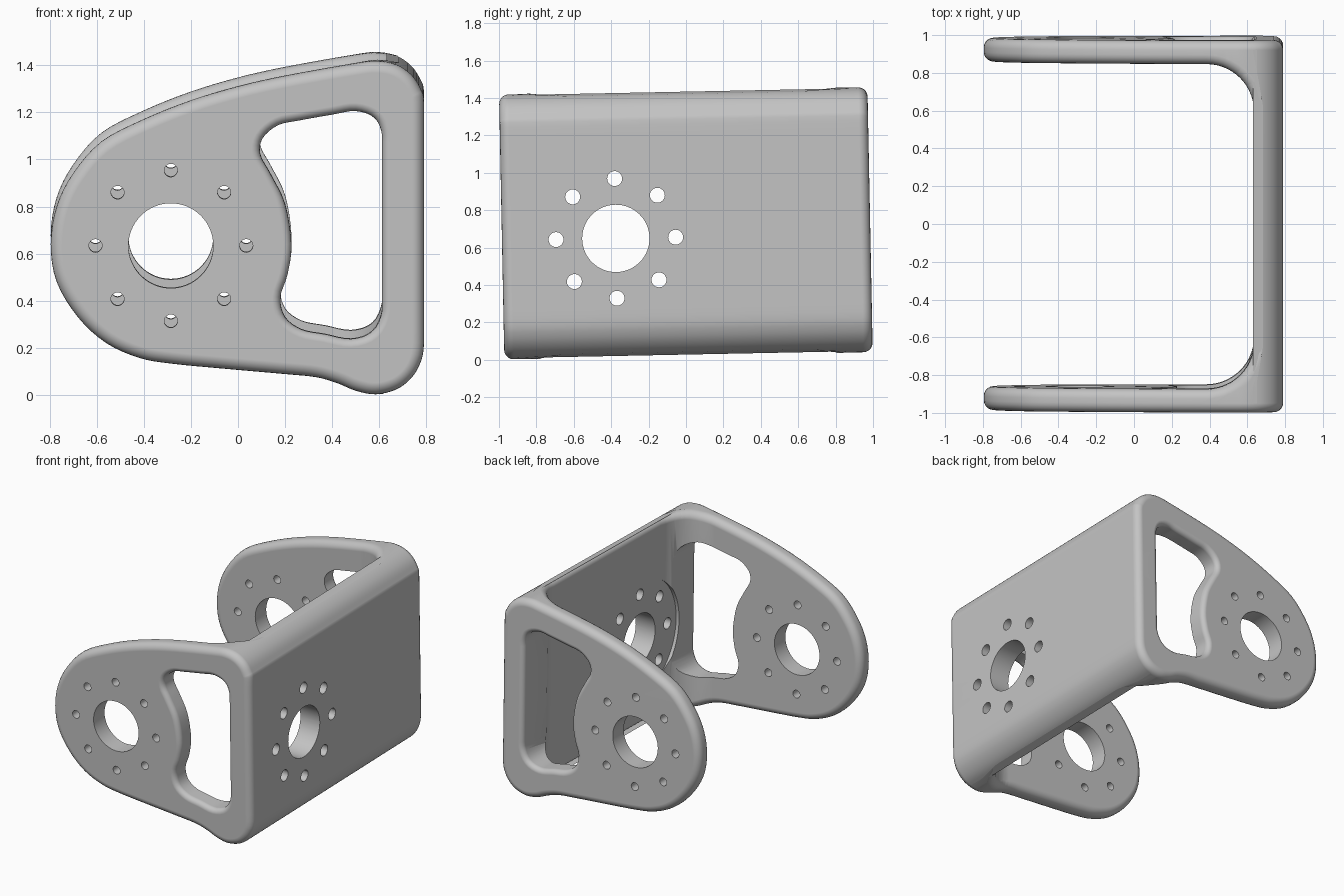
import bpy, bmesh
from math import sin, cos, pi, radians
from mathutils import Matrix, Vector

if "Cube" in bpy.data.objects:
    bpy.data.objects.remove(bpy.data.objects["Cube"])

HALF = 0.985           # half width of the bracket
ARM, WALL = 0.125, 0.635
HUB = Vector((-0.285, 0, 0.634))
MOUNT = Vector((WALL, -0.376, 0.637))
TILT = 0.02


def spline(pts, steps=4):
    """Closed smooth curve through a few points."""
    pts, out = [Vector(p) for p in pts], []
    n = len(pts)
    for i in range(n):
        a, b, c, d = (pts[(i + k) % n] for k in (-1, 0, 1, 2))
        for s in range(steps):
            t = s / steps
            out.append(0.5 * (2 * b + (c - a) * t + (2 * a - 5 * b + 4 * c - d) * t * t
                              + (3 * b - a - 3 * c + d) * t ** 3))
    return out


def arc(cx, cy, r, a0, a1, n):
    return [Vector((cx + r * cos(radians(a0 + (a1 - a0) * i / n)),
                    cy + r * sin(radians(a0 + (a1 - a0) * i / n)))) for i in range(n + 1)]


def loft(name, rings):
    """Solid through a list of matching closed rings."""
    bm = bmesh.new()
    loops = [[bm.verts.new(p) for p in ring] for ring in rings]
    for lo, hi in zip(loops, loops[1:]):
        for i in range(len(lo)):
            j = (i + 1) % len(lo)
            bm.faces.new((lo[i], lo[j], hi[j], hi[i]))
    bm.faces.new(loops[0])
    bm.faces.new(loops[-1])
    bmesh.ops.recalc_face_normals(bm, faces=bm.faces)
    if bm.calc_volume(signed=True) < 0:
        bmesh.ops.reverse_faces(bm, faces=bm.faces)
    return finish(name, bm)


def cylinders(name, items, axis):
    """Several separate cylinders along one axis; items are (centre, radius, length, sides)."""
    bm = bmesh.new()
    turn = Matrix.Rotation(pi / 2, 4, 'X' if axis == 'Y' else 'Y')
    for c, r, length, sides in items:
        bmesh.ops.create_cone(bm, cap_ends=True, segments=sides, radius1=r, radius2=r,
                              depth=length, matrix=Matrix.Translation(c) @ turn)
    return finish(name, bm)


def finish(name, bm):
    me = bpy.data.meshes.new(name)
    bm.to_mesh(me)
    bm.free()
    ob = bpy.data.objects.new(name, me)
    bpy.context.collection.objects.link(ob)
    return ob


def apply(ob, kind, **props):
    mod = ob.modifiers.new(kind.lower(), kind)
    for k, v in props.items():
        setattr(mod, k, v)
    bpy.context.view_layer.objects.active = ob
    bpy.ops.object.modifier_apply(modifier=mod.name)


def combine(ob, cutter, operation='DIFFERENCE'):
    apply(ob, 'BOOLEAN', object=cutter, operation=operation, solver='EXACT')
    bpy.data.objects.remove(cutter)


def offset(ring, d):
    """Grow a counter-clockwise ring outward."""
    out = []
    for i, p in enumerate(ring):
        t = (ring[(i + 1) % len(ring)] - ring[i - 1]).normalized()
        out.append(p + d * Vector((t.y, -t.x)))
    return out


def at_y(ring, y):
    return [(p.x, y, p.y) for p in ring]


# U-shaped channel seen from above, with round inner corners
inner = HALF - ARM
r = 0.25
channel = ([Vector((-1, -HALF)), Vector((1, -HALF)), Vector((1, HALF)), Vector((-1, HALF)),
            Vector((-1, inner))]
           + arc(WALL - r, inner - r, r, 90, 0, 14)
           + arc(WALL - r, r - inner, r, 0, -90, 14)
           + [Vector((-1, -inner))])
bracket = loft("bracket", [[(p.x, p.y, z) for p in channel] for z in (-0.5, 2)])

# Side outline of the arms, counter-clockwise from the lower right
outline = spline([
    (0.79, 0.22), (0.79, 0.45), (0.79, 0.7), (0.79, 1.0), (0.79, 1.24), (0.775, 1.3),
    (0.735, 1.36), (0.67, 1.403), (0.585, 1.418), (0.48, 1.405), (0.2, 1.355), (0, 1.31),
    (-0.2, 1.25), (-0.4, 1.17), (-0.58, 1.075), (-0.7, 0.94), (-0.77, 0.8), (-0.795, 0.64),
    (-0.77, 0.48), (-0.68, 0.33), (-0.56, 0.22), (-0.42, 0.157), (-0.28, 0.132), (-0.05, 0.11),
    (0.2, 0.088), (0.33, 0.075), (0.42, 0.05), (0.5, 0.017), (0.585, 0.002), (0.67, 0.022),
    (0.73, 0.065), (0.772, 0.13)])
for p in outline:
    p.x = min(p.x, 0.79)
combine(bracket, loft("outline", [at_y(outline, y) for y in (-1.5, 1.5)]), 'INTERSECT')

# Windows through both arms, flared on the outside
window = spline([
    (0.612, 0.36), (0.612, 0.5), (0.612, 0.74), (0.612, 0.98), (0.612, 1.1), (0.58, 1.175),
    (0.5, 1.205), (0.4, 1.19), (0.26, 1.165), (0.17, 1.145), (0.105, 1.09), (0.095, 1.02),
    (0.14, 0.935), (0.2, 0.81), (0.227, 0.64), (0.21, 0.51), (0.18, 0.415), (0.2, 0.33),
    (0.27, 0.278), (0.37, 0.258), (0.48, 0.238), (0.57, 0.27)])
for p in window:
    p.x = min(p.x, 0.612)
flare = 0.035
rim = [(flare, HALF + 0.1)]
for i in range(6):
    a = pi / 2 * i / 5
    rim.append((flare * (1 - sin(a)), HALF - flare * (1 - cos(a))))
for side in (-1, 1):
    rings = [at_y(offset(window, d), side * y) for d, y in rim + [(0, 0.3)]]
    combine(bracket, loft("window", rings))


def hole_pattern(centre, side, big, small, length):
    holes = [(centre, big, length, 64)]
    for k in range(8):
        a = pi / 4 * k
        holes.append((centre + 0.32 * (cos(a) * side + sin(a) * Vector((0, 0, 1))),
                      small, length, 24))
    return holes


# Bearing and screw holes through both arms
combine(bracket, cylinders("arm_holes", hole_pattern(HUB, Vector((1, 0, 0)), 0.18, 0.028, 2.6), 'Y'))

# Round seat cut into the inner corner, then the holes of the back wall
combine(bracket, cylinders("seat", [(MOUNT - Vector((0.2, 0, 0)), 0.42, 0.401, 64)], 'X'))
combine(bracket, cylinders("wall_holes", hole_pattern(MOUNT, Vector((0, 1, 0)), 0.18, 0.04, 0.6), 'X'))


def on_outline(v):
    """True for points outside the window, hub and mount areas."""
    p = v.co
    in_window = 0.04 < p.x < 0.66 and 0.18 < p.z < 1.26
    in_hub = (Vector((p.x, 0, p.z)) - HUB).length < 0.42
    in_mount = (Vector((WALL, p.y, p.z)) - MOUNT).length < 0.45
    return not (in_window or in_hub or in_mount)


def rim_edges(bm):
    return [e for e in bm.edges if e.is_manifold and e.calc_face_angle(0) > radians(45)
            and all(on_outline(v) for v in e.verts)]


# Soft outer edges
bm = bmesh.new()
bm.from_mesh(bracket.data)
bmesh.ops.remove_doubles(bm, verts=list({v for e in rim_edges(bm) for v in e.verts}), dist=0.003)
bmesh.ops.bevel(bm, geom=rim_edges(bm), offset=0.05, offset_type='OFFSET', segments=5,
                profile=0.5, affect='EDGES', clamp_overlap=False, loop_slide=False)
bm.to_mesh(bracket.data)
bm.free()

# Slight lean of the whole part
bracket.data.transform(Matrix.Translation((0, 0.014, 0)) @ Matrix.Rotation(TILT, 4, 'X')
                       @ Matrix.Translation((0, 0, HALF * TILT)))

# Plain grey finish
grey = bpy.data.materials.new("plain grey")
grey.use_nodes = True
colour = (0.55, 0.55, 0.55, 1)
grey.diffuse_color = colour
grey.node_tree.nodes["Principled BSDF"].inputs["Base Color"].default_value = colour
bracket.data.materials.clear()
bracket.data.materials.append(grey)

bpy.ops.object.select_all(action='DESELECT')
bracket.select_set(True)
bpy.context.view_layer.objects.active = bracket
bpy.ops.object.shade_smooth_by_angle(angle=radians(35))
apply(bracket, 'WEIGHTED_NORMAL', keep_sharp=True)
